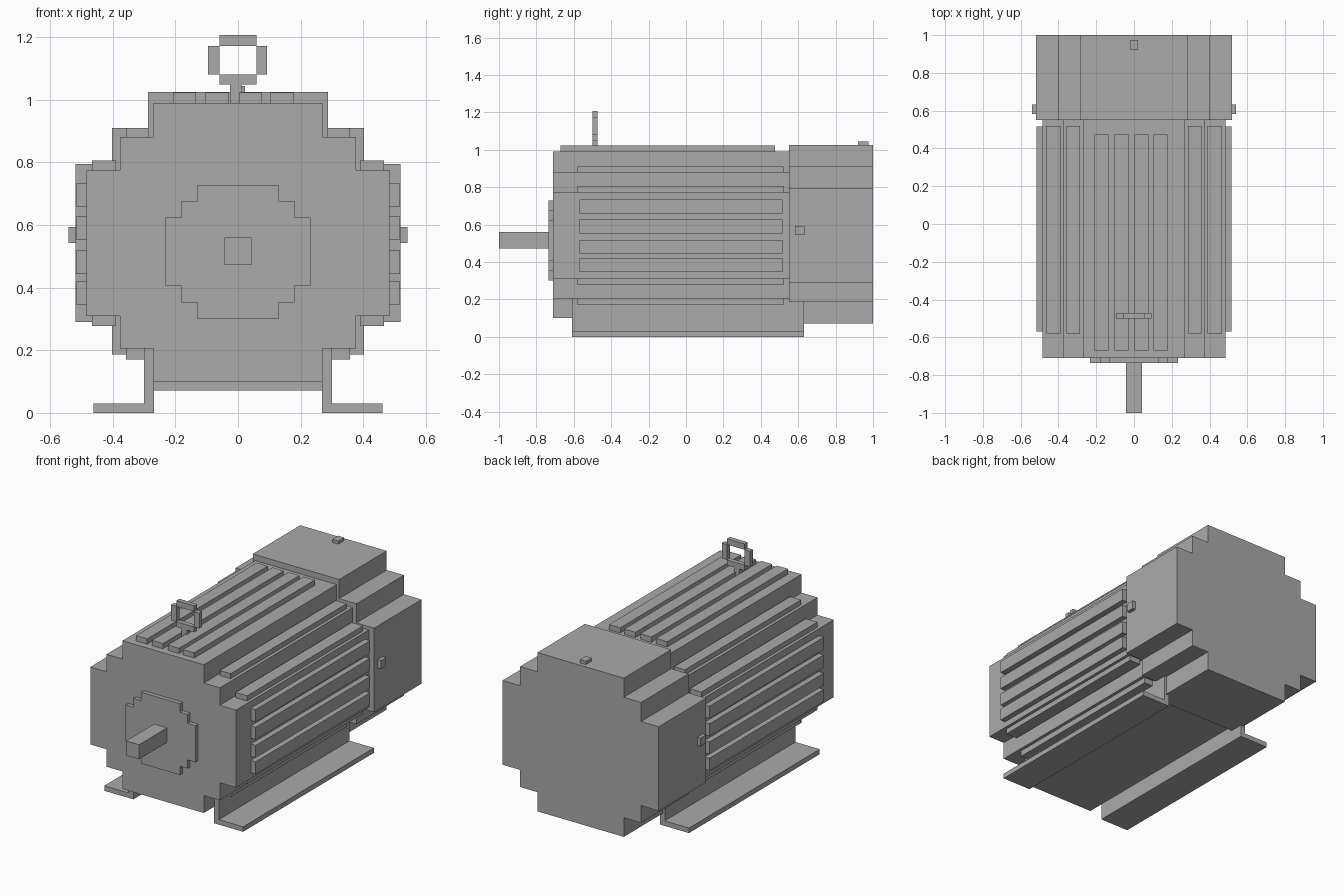
import bpy, bmesh

if "Cube" in bpy.data.objects:
    bpy.data.objects.remove(bpy.data.objects["Cube"])

grey = bpy.data.materials.new("motor_grey")
grey.diffuse_color = (0.4, 0.4, 0.4, 1)
grey.use_nodes = True
grey.node_tree.nodes["Principled BSDF"].inputs["Base Color"].default_value = grey.diffuse_color


def finish(name, bm):
    bmesh.ops.recalc_face_normals(bm, faces=bm.faces[:])
    me = bpy.data.meshes.new(name)
    bm.to_mesh(me)
    bm.free()
    me.materials.append(grey)
    ob = bpy.data.objects.new(name, me)
    bpy.context.collection.objects.link(ob)
    return ob


def add_box(bm, x, y, z):
    """Add a box given its (min, max) range on each axis."""
    vs = bmesh.ops.create_cube(bm, size=1)["verts"]
    for v in vs:
        v.co = [(r[0] + r[1]) / 2 + c * (r[1] - r[0]) for r, c in zip((x, y, z), v.co)]


def boxes(name, *specs):
    bm = bmesh.new()
    for s in specs:
        add_box(bm, *s)
    return finish(name, bm)


def stepped(name, xs, zs, y0, y1):
    """Extrude a stepped octagon-like section along y.
    xs: half widths from narrow to wide, zs: six heights from bottom to top."""
    a, b, c = xs
    half = [(a, zs[0]), (a, zs[1]), (b, zs[1]), (b, zs[2]), (c, zs[2]),
            (c, zs[3]), (b, zs[3]), (b, zs[4]), (a, zs[4]), (a, zs[5])]
    outline = half + [(-x, z) for x, z in reversed(half)]
    bm = bmesh.new()
    face = bm.faces.new([bm.verts.new((x, y0, z)) for x, z in outline])
    ext = bmesh.ops.extrude_face_region(bm, geom=[face])["geom"]
    bmesh.ops.translate(bm, vec=(0, y1 - y0, 0),
                        verts=[g for g in ext if isinstance(g, bmesh.types.BMVert)])
    return finish(name, bm)


def mirrored(x, y, z):
    return [(x, y, z), ((-x[1], -x[0]), y, z)]


# Main housing, rear fan cover and front flange
stepped("housing", (0.27, 0.376, 0.484), (0.10, 0.205, 0.31, 0.775, 0.88, 0.99), -0.71, 0.55)
stepped("fan_cover", (0.287, 0.402, 0.519), (0.072, 0.187, 0.29, 0.795, 0.91, 1.025), 0.55, 1.0)
stepped("front_flange", (0.129, 0.18, 0.232), (0.30, 0.352, 0.405, 0.624, 0.677, 0.728), -0.735, -0.71)

# Drive shaft
boxes("shaft", ((-0.043, 0.043), (-1.0, -0.735), (0.472, 0.56)))

# Cooling fins on the top
boxes("top_fins", *[((x, x + 0.074), (-0.67, 0.475), (0.99, 1.022))
                    for x in (-0.208, -0.103, 0.003, 0.104)])

# Cooling fins on the shoulders, above and below
fin_y = (-0.58, 0.52)
shoulder = []
for x, z in (((0.285, 0.357), (0.88, 0.91)), ((0.39, 0.466), (0.775, 0.806)),
             ((0.39, 0.466), (0.278, 0.31)), ((0.298, 0.357), (0.17, 0.205))):
    shoulder += mirrored(x, fin_y, z)
boxes("shoulder_fins", *shoulder)

# Cooling fins on the sides
side = []
for z in (0.346, 0.444, 0.553, 0.659):
    side += mirrored((0.484, 0.517), (-0.57, 0.515), (z, z + 0.074))
boxes("side_fins", *side)

# Angle-section mounting feet
for name, s in (("right_foot", 1), ("left_foot", -1)):
    parts = [((0.268, 0.30), (-0.61, 0.63), (0.03, 0.205)),
             ((0.268, 0.461), (-0.61, 0.63), (0.0, 0.03))]
    boxes(name, *[(tuple(sorted((s * x[0], s * x[1]))), y, z) for x, y, z in parts])

# Fan cover screws on the sides and the top
boxes("cover_screws", *mirrored((0.519, 0.541), (0.583, 0.633), (0.543, 0.593)),
      ((-0.018, 0.022), (0.92, 0.975), (1.025, 1.044)))

# Lifting eye: stem and four-sided ring
ey = (-0.5, -0.472)
boxes("lifting_eye",
      ((-0.025, 0.011), ey, (0.99, 1.048)),
      ((-0.059, 0.059), ey, (1.048, 1.08)),
      ((-0.095, -0.059), ey, (1.08, 1.172)),
      ((0.059, 0.093), ey, (1.08, 1.172)),
      ((-0.059, 0.059), ey, (1.172, 1.207)))
